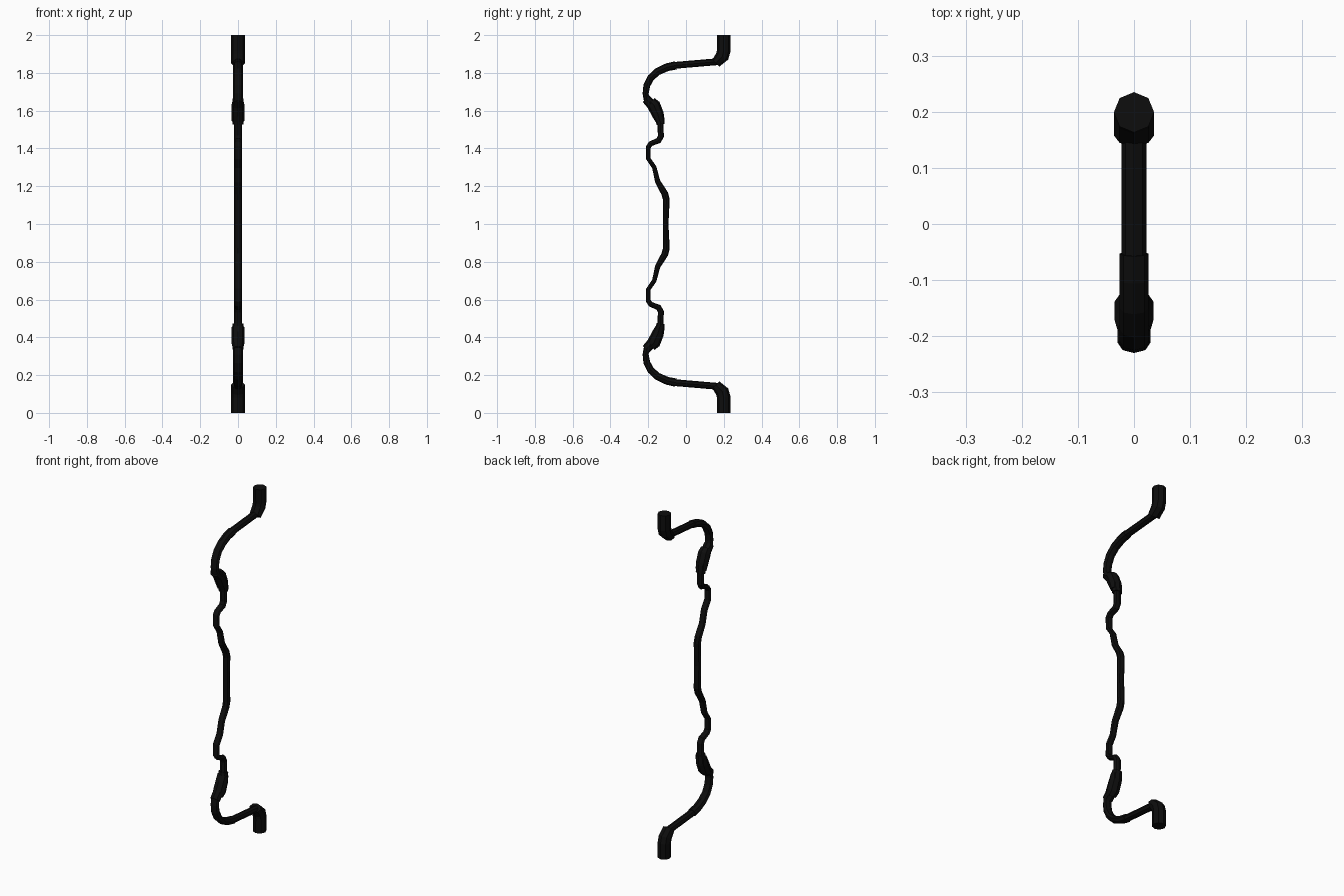
import bpy, bmesh, math
from mathutils import Vector

if "Cube" in bpy.data.objects:
    bpy.data.objects.remove(bpy.data.objects["Cube"])

black = bpy.data.materials.new("matte_black")
black.diffuse_color = (0.004, 0.004, 0.004, 1)
black.use_nodes = True
black.node_tree.nodes["Principled BSDF"].inputs["Base Color"].default_value = black.diffuse_color


def tube(name, stations, cap_end=True, sides=8):
    """Sweep an octagon along (y, z, half_width_x, radius_in_plane); mirrored about z = 1."""
    bm = bmesh.new()
    pts = [Vector((0, s[0], s[1] - 1)) for s in stations]
    rings = []
    for i, (p, s) in enumerate(zip(pts, stations)):
        d_in = (p - pts[i - 1]).normalized() if i else Vector()
        d_out = (pts[i + 1] - p).normalized() if i < len(pts) - 1 else Vector()
        t = (d_in + d_out).normalized()
        if s[1] in (0, 1):              # square cut at floor and mirror plane
            t = Vector((0, 0, 1))
        n = Vector((0, t.z, -t.y))
        ring = []
        for k in range(sides):
            a = 2 * math.pi * k / sides
            ring.append(bm.verts.new(p + Vector((s[2] * math.cos(a), 0, 0)) + n * s[3] * math.sin(a)))
        rings.append(ring)
    for a, b in zip(rings, rings[1:]):
        for k in range(sides):
            j = (k + 1) % sides
            bm.faces.new((a[k], a[j], b[j], b[k]))
    bm.faces.new(rings[0][::-1])
    if cap_end:
        bm.faces.new(rings[-1])
    bmesh.ops.recalc_face_normals(bm, faces=bm.faces)
    me = bpy.data.meshes.new(name)
    bm.to_mesh(me)
    bm.free()
    me.materials.append(black)
    ob = bpy.data.objects.new(name, me)
    ob.location.z = 1
    bpy.context.collection.objects.link(ob)
    m = ob.modifiers.new("mirror", "MIRROR")
    m.use_axis = (False, False, True)
    m.use_clip = True
    return ob


# thick end tips with a short elbow
W = 0.036
tube("end_tip", [(0.199, 0, W, W), (0.199, 0.085, W, W), (0.192, 0.112, W, W),
                 (0.158, 0.149, W, 0.026)])

# thin arm reaching from tip to limb
tube("arm", [(0.175, 0.14, 0.022, 0.018), (-0.07, 0.161, 0.022, 0.018)])

# curved limb
L = 0.026
tube("limb", [(-0.053, 0.160, L, 0.022), (-0.10, 0.170, L, 0.021), (-0.15, 0.193, L, 0.02),
              (-0.187, 0.226, L, 0.019), (-0.208, 0.268, L, 0.018), (-0.214, 0.31, L, 0.016),
              (-0.207, 0.345, L, 0.016)])

# stepped collar between limb and handle
tube("collar_core", [(-0.212, 0.337, 0.029, 0.024), (-0.166, 0.385, 0.029, 0.029),
                     (-0.141, 0.43, 0.029, 0.026), (-0.134, 0.472, 0.029, 0.022)])
tube("collar_band", [(-0.187, 0.352, 0.030, 0.028), (-0.170, 0.372, 0.035, 0.035),
                     (-0.149, 0.42, 0.035, 0.032), (-0.139, 0.455, 0.035, 0.022)])

# wavy handle running to the middle
H = 0.021
tube("handle", [(-0.136, 0.455, H, 0.017), (-0.133, 0.535, H, 0.016), (-0.145, 0.558, H, 0.016),
                (-0.187, 0.575, H, 0.014), (-0.199, 0.592, H, 0.013), (-0.199, 0.655, H, 0.012),
                (-0.168, 0.70, H, 0.012), (-0.150, 0.775, H, 0.014), (-0.113, 0.838, H, 0.018),
                (-0.104, 0.87, H, 0.018), (-0.107, 1, H, 0.014)], cap_end=False)
